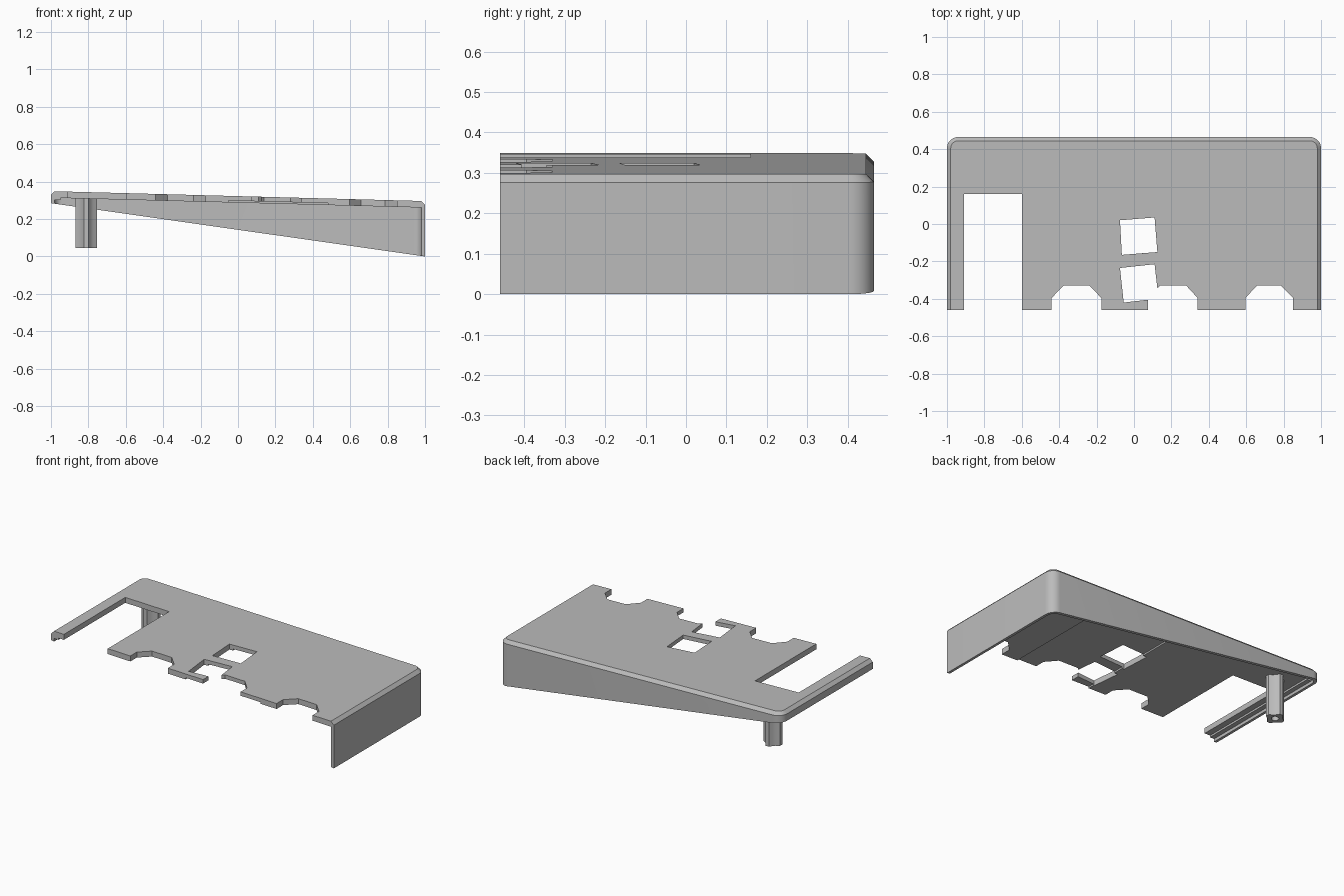
import bpy, bmesh
from math import cos, sin, pi, radians

if "Cube" in bpy.data.objects:
    bpy.data.objects.remove(bpy.data.objects["Cube"])

grey = bpy.data.materials.new("plain_grey")
grey.use_nodes = True
GREY = (0.5, 0.5, 0.5, 1)
grey.diffuse_color = GREY
grey.node_tree.nodes["Principled BSDF"].inputs["Base Color"].default_value = GREY

FRONT, BACK, RADIUS = -0.46, 0.465, 0.06
THICK, WALL, CHAMFER = 0.035, 0.02, 0.02


def top_z(x):
    return 0.3225 - 0.0265 * x


def rim_z(x):
    return 0.1425 * (1 - x)


def make(name, bm):
    bmesh.ops.recalc_face_normals(bm, faces=bm.faces)
    mesh = bpy.data.meshes.new(name)
    bm.to_mesh(mesh)
    bm.free()
    mesh.materials.append(grey)
    obj = bpy.data.objects.new(name, mesh)
    bpy.context.collection.objects.link(obj)
    return obj


def prism(name, points, low, high):
    """Extrude an outline; low and high are functions of x."""
    bm = bmesh.new()
    rings = [[bm.verts.new((x, y, f(x))) for x, y in points] for f in (low, high)]
    for ring in rings:
        bm.faces.new(ring)
    for i in range(len(points)):
        j = (i + 1) % len(points)
        bm.faces.new((rings[0][i], rings[0][j], rings[1][j], rings[1][i]))
    return make(name, bm)


def cut(obj, cutter):
    cutter.hide_render = True
    mod = obj.modifiers.new("cut", "BOOLEAN")
    mod.operation, mod.solver, mod.object = "DIFFERENCE", "EXACT", cutter
    graph = bpy.context.evaluated_depsgraph_get()
    mesh = bpy.data.meshes.new_from_object(obj.evaluated_get(graph))
    obj.modifiers.clear()
    obj.data = mesh
    bpy.data.objects.remove(cutter)


def smooth(obj):
    bpy.ops.object.select_all(action="DESELECT")
    obj.select_set(True)
    bpy.context.view_layer.objects.active = obj
    bpy.ops.object.shade_smooth_by_angle(angle=radians(30))


def outline(inset):
    """Open U around the sides and back with rounded rear corners."""
    r = RADIUS - inset
    cx, cy = 1 - RADIUS, BACK - RADIUS
    right = [(cx + r * cos(a), cy + r * sin(a))
             for a in (pi / 2 * i / 8 for i in range(9))]
    left = [(-x, y) for x, y in reversed(right)]
    return [(1 - inset, FRONT)] + right + left + [(inset - 1, FRONT)]


# Sloping shell: chamfered top plate with a tapering wall on three sides
bm = bmesh.new()
layers = [
    (CHAMFER, top_z),
    (0, lambda x: top_z(x) - CHAMFER),
    (0, rim_z),
    (WALL, rim_z),
    (WALL, lambda x: top_z(x) - THICK),
]
rings = [[bm.verts.new((x, y, f(x))) for x, y in outline(d)] for d, f in layers]
for a, b in zip(rings, rings[1:]):
    for i in range(len(a) - 1):
        bm.faces.new((a[i], a[i + 1], b[i + 1], b[i]))
bm.faces.new(rings[0])
bm.faces.new(rings[-1])
bm.faces.new([r[0] for r in rings] + [r[-1] for r in reversed(rings)])
shell = make("sloping_cover", bm)


# Openings through the plate
def bay(x0, x1):
    e = -0.395
    return [(x0, -0.5), (x0, e), (x0 + 0.063, -0.33),
            (x1 - 0.063, -0.33), (x1, e), (x1, -0.5)]


openings = [
    [(-0.91, -0.5), (-0.91, 0.16), (-0.6, 0.16), (-0.6, -0.5)],
    [(-0.075, 0.02), (0.11, 0.035), (0.125, -0.15), (-0.065, -0.165)],
    [(-0.075, -0.235), (0.11, -0.215), (0.125, -0.345), (0.14, -0.33),
     (0.28, -0.33), (0.34, -0.395), (0.34, -0.5), (0.075, -0.5),
     (0.075, -0.405), (-0.055, -0.42)],
    bay(-0.44, -0.175),
    bay(0.595, 0.85),
]
for points in openings:
    cut(shell, prism("opening_cutter", points, lambda x: 0.1, lambda x: 0.6))

# Shallow recess under the middle of the plate
recess = [(-0.05, -0.5), (0.48, -0.5), (0.48, 0.43), (-0.05, 0.43)]
cut(shell, prism("recess_cutter", recess, lambda x: 0.2,
                 lambda x: top_z(x) - THICK + 0.01))
smooth(shell)

# Low rail under the narrow side arm
rail = [(-0.985, FRONT), (-0.95, FRONT), (-0.95, 0.4), (-0.985, 0.4)]
prism("arm_rail", rail, lambda x: top_z(x) - 0.047, lambda x: top_z(x) - 0.03)

# Fluted support post with a screw hole in its foot
LOBES = [0.059, 0.059, 0.044, 0.044] * 4


def ring_points(radii):
    n = len(radii)
    return [(-0.812 + r * cos(2 * pi * (i - 0.5) / n),
             0.28 + r * sin(2 * pi * (i - 0.5) / n)) for i, r in enumerate(radii)]


post = prism("support_post", ring_points(LOBES), lambda x: 0.045,
             lambda x: top_z(x) - 0.03)
cut(post, prism("hole_cutter", ring_points([0.022] * 16), lambda x: 0,
                lambda x: 0.2))
smooth(post)
